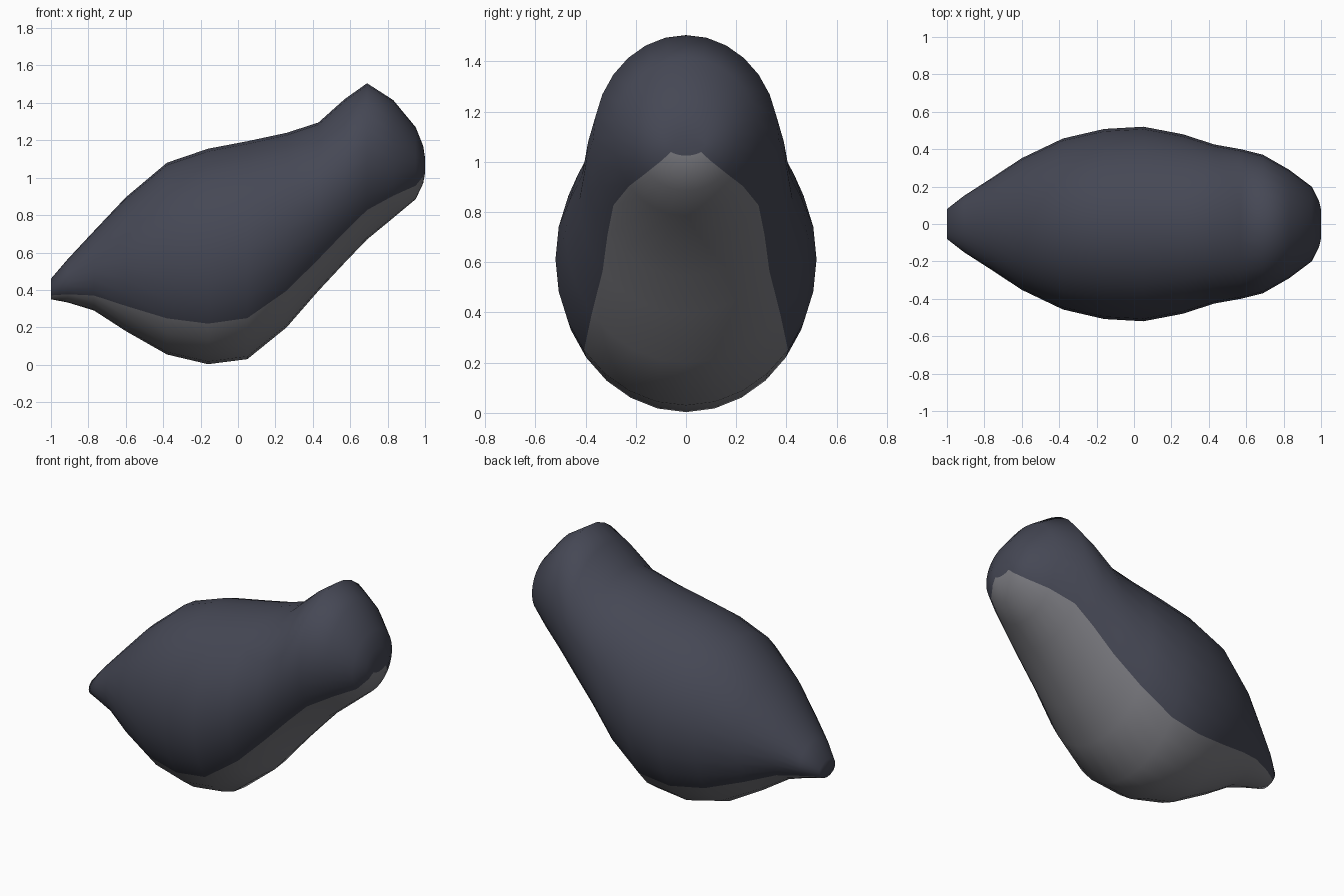
import bpy, bmesh
from math import sin, cos, tau

if "Cube" in bpy.data.objects:
    bpy.data.objects.remove(bpy.data.objects["Cube"])

SIDES = 28
BELLY_HALF = 4  # faces on each side of the keel that are pale

# Cross-sections from tail to face: x, half width, bottom z, top z
SECTIONS = [
    (-1.00, 0.080, 0.350, 0.460),
    (-0.91, 0.150, 0.333, 0.565),
    (-0.77, 0.240, 0.290, 0.715),
    (-0.60, 0.352, 0.180, 0.895),
    (-0.38, 0.457, 0.055, 1.080),
    (-0.16, 0.508, 0.003, 1.155),
    (0.05, 0.520, 0.030, 1.195),
    (0.26, 0.480, 0.200, 1.240),
    (0.43, 0.425, 0.395, 1.295),
    (0.57, 0.400, 0.545, 1.420),
    (0.69, 0.370, 0.670, 1.505),
    (0.83, 0.290, 0.785, 1.415),
    (0.95, 0.200, 0.885, 1.270),
    (0.99, 0.120, 0.970, 1.170),
    (1.00, 0.077, 1.025, 1.105),
]


def make_material(name, color):
    mat = bpy.data.materials.new(name)
    mat.diffuse_color = (*color, 1)
    mat.use_nodes = True
    mat.node_tree.nodes["Principled BSDF"].inputs["Base Color"].default_value = mat.diffuse_color
    return mat


# Body: elliptical rings lofted along x, starting at the keel
bm = bmesh.new()
rings = []
for x, w, lo, hi in SECTIONS:
    mid, h = (lo + hi) / 2, (hi - lo) / 2
    rings.append([bm.verts.new((x, w * sin(tau * i / SIDES), mid - h * cos(tau * i / SIDES)))
                  for i in range(SIDES)])

for a, b in zip(rings, rings[1:]):
    for i in range(SIDES):
        j = (i + 1) % SIDES
        face = bm.faces.new((a[i], b[i], b[j], a[j]))
        # Pale belly strip along the underside
        if i < BELLY_HALF or i >= SIDES - BELLY_HALF:
            face.material_index = 1

# Tail and face caps
bm.faces.new(rings[0])
bm.faces.new(rings[-1])
bmesh.ops.recalc_face_normals(bm, faces=bm.faces)
for face in bm.faces:
    face.smooth = True

mesh = bpy.data.meshes.new("bird_body")
bm.to_mesh(mesh)
bm.free()
mesh.materials.append(make_material("dark_feathers", (0.06, 0.064, 0.09)))
mesh.materials.append(make_material("pale_belly", (0.2, 0.2, 0.22)))
body = bpy.data.objects.new("bird_body", mesh)
bpy.context.collection.objects.link(body)
